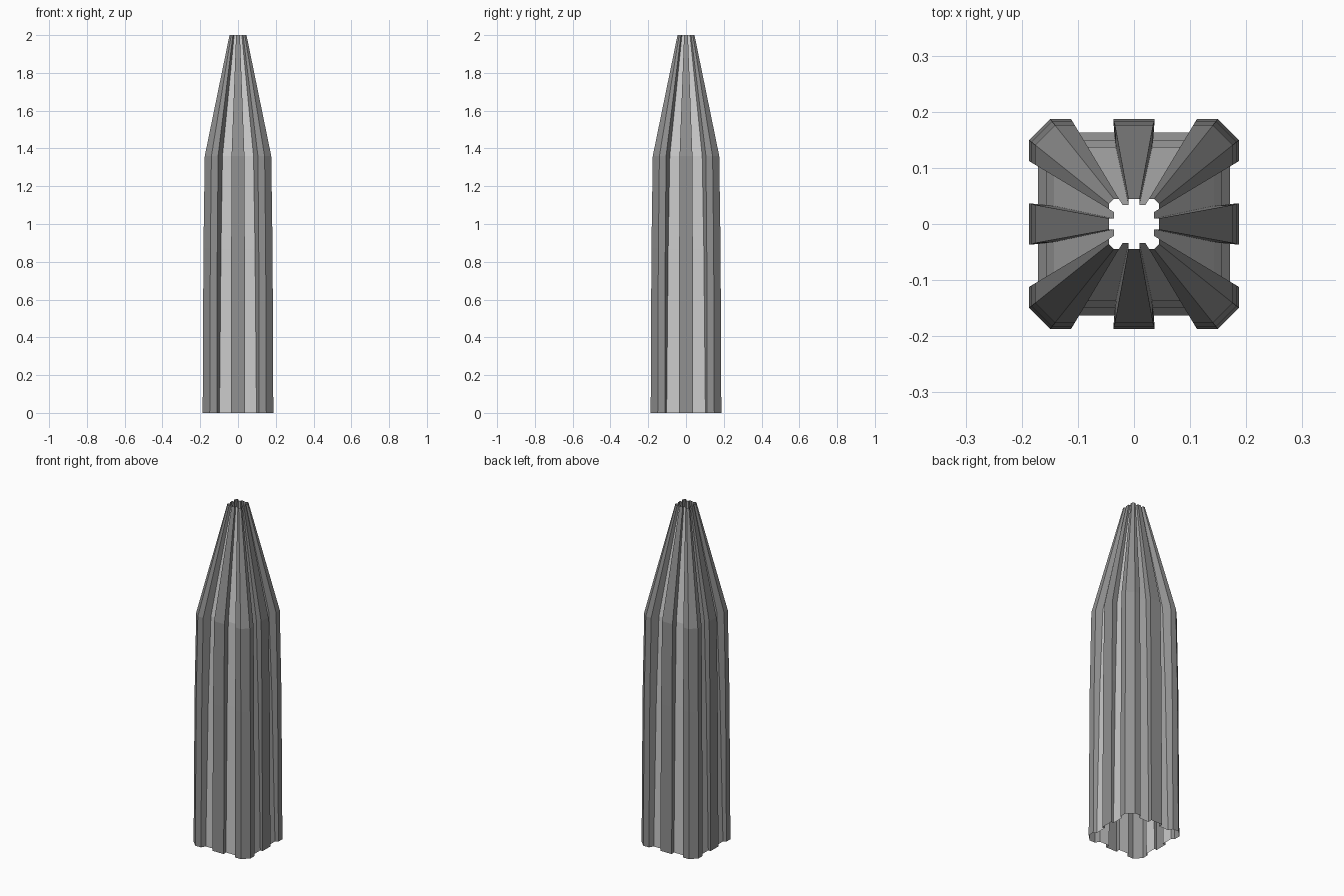
import bpy
import bmesh

cube = bpy.data.objects.get("Cube")
if cube:
    bpy.data.objects.remove(cube, do_unlink=True)


def make_material(name, value):
    mat = bpy.data.materials.new(name)
    mat.use_nodes = True
    color = (value, value, value, 1.0)
    mat.diffuse_color = color
    mat.node_tree.nodes["Principled BSDF"].inputs["Base Color"].default_value = color
    return mat


# One quarter of the fluted section, from the middle of one side to the next.
def quarter(rib, half, groove_a, groove_b):
    side, bevel = rib * 0.6, rib * 0.8
    return [
        (half, rib),                    # middle rib edge
        (half * 0.95, groove_a),        # groove floor
        (groove_a * 0.6, groove_a),
        (side, rib),                    # corner rib
        (bevel, rib),
        (rib, bevel),
        (rib, side),
        (groove_b, groove_b * 0.6),     # groove floor on the next side
        (groove_b, half * 0.95),
        (rib, half),
    ]


# Mirror the quarter into a full clockwise ring.
def ring(rib, half, groove_y, groove_x):
    q = quarter(rib, half, groove_y, groove_x)
    return (q + [(x, -y) for x, y in reversed(q)]
            + [(-x, -y) for x, y in q] + [(-x, y) for x, y in reversed(q)])


# Height, rib distance, rib half width, groove distance in y and in x
levels = [
    (0.00, 0.187, 0.037, 0.163, 0.171),
    (0.87, 0.183, 0.036, 0.150, 0.157),
    (1.36, 0.176, 0.034, 0.137, 0.143),
    (2.00, 0.045, 0.010, 0.034, 0.036),
]

bm = bmesh.new()
rings = [[bm.verts.new((x, y, z)) for x, y in ring(*size)] for z, *size in levels]
count = len(rings[0])
groove_steps = {1, 7}
for low, high in zip(rings, rings[1:]):
    for i in range(count):
        j = (i + 1) % count
        face = bm.faces.new((low[j], low[i], high[i], high[j]))
        # Groove floors are light, ribs and their walls are dark
        step = i % 20
        step = step if step < 10 else 18 - step
        face.material_index = 1 if step in groove_steps else 0

mesh = bpy.data.meshes.new("fluted_shell")
bm.to_mesh(mesh)
bm.free()
mesh.materials.append(make_material("rib grey", 0.28))
mesh.materials.append(make_material("groove light grey", 0.6))
shell = bpy.data.objects.new("fluted_shell", mesh)
bpy.context.collection.objects.link(shell)
